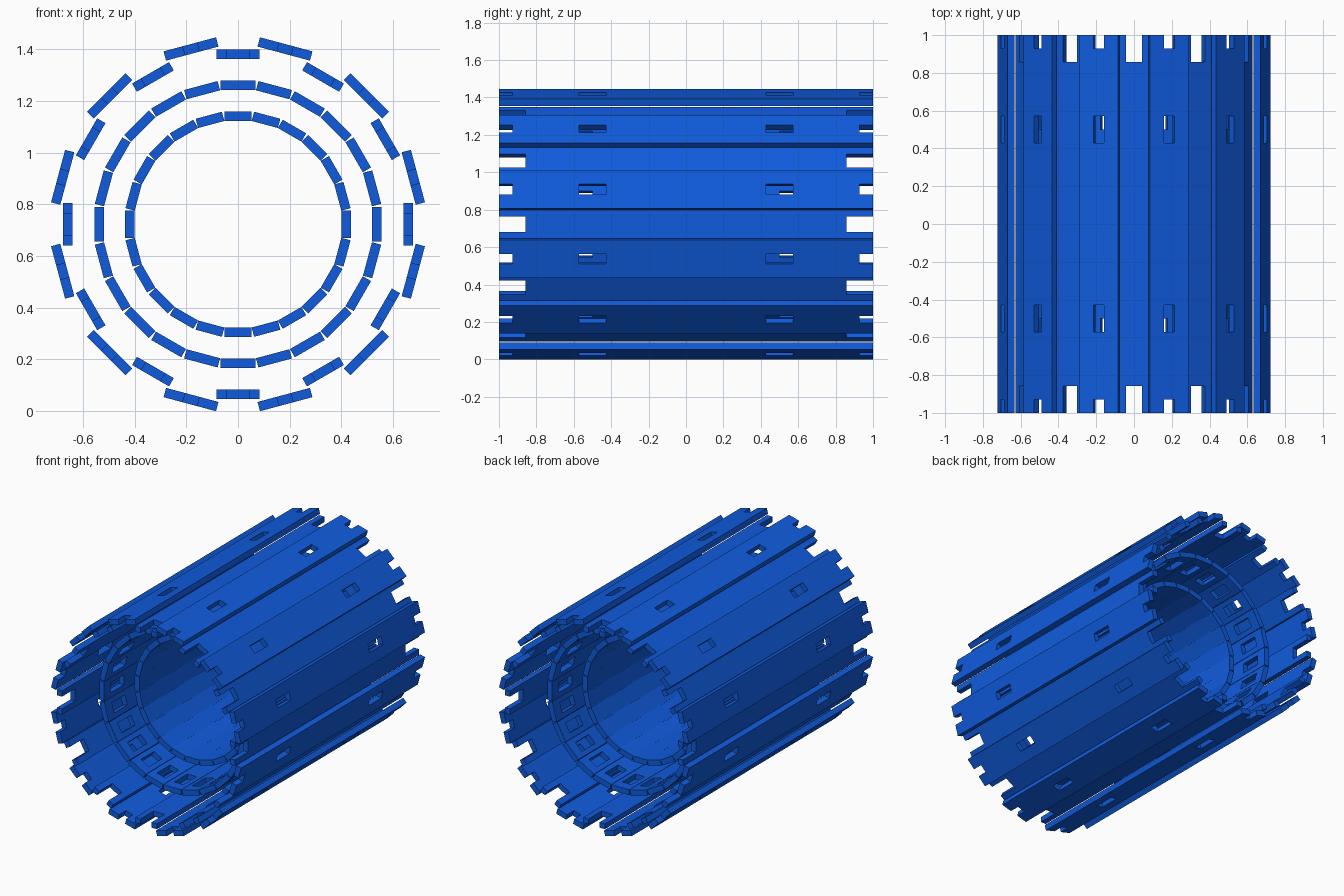
import bpy, bmesh, math

if "Cube" in bpy.data.objects:
    bpy.data.objects.remove(bpy.data.objects["Cube"])

CENTRE_Z = 0.7225
T = 0.037          # slat thickness
U = 1 / 7          # length module

blue = bpy.data.materials.new("blue")
blue.diffuse_color = (0.005, 0.105, 0.72, 1)
blue.use_nodes = True
blue.node_tree.nodes["Principled BSDF"].inputs["Base Color"].default_value = blue.diffuse_color


def slat_mesh(name, xs, ys, is_open):
    """Flat slat from a grid of cells, leaving out the open ones, then thickened."""
    bm = bmesh.new()
    grid = [[bm.verts.new((x, y, T / 2)) for y in ys] for x in xs]
    for i in range(len(xs) - 1):
        for j in range(len(ys) - 1):
            cx, cy = (xs[i] + xs[i + 1]) / 2, (ys[j] + ys[j + 1]) / 2
            if not is_open(abs(cx), abs(cy)):
                bm.faces.new((grid[i][j], grid[i + 1][j],
                              grid[i + 1][j + 1], grid[i][j + 1]))
    top = bm.faces[:]
    ext = bmesh.ops.extrude_face_region(bm, geom=top, use_keep_orig=True)
    for v in ext["geom"]:
        if isinstance(v, bmesh.types.BMVert):
            v.co.z = -T / 2
    bmesh.ops.recalc_face_normals(bm, faces=bm.faces)
    me = bpy.data.meshes.new(name)
    bm.to_mesh(me)
    bm.free()
    me.materials.append(blue)
    return me


def mirror(vals):
    return [-v for v in reversed(vals)] + vals


def ring(name, mesh, radius, count, start):
    """Place copies of a slat around the y axis."""
    for k in range(count):
        a = start + 2 * math.pi * k / count
        ob = bpy.data.objects.new(f"{name}_{k + 1:02d}", mesh)
        ob.location = (radius * math.sin(a), 0, CENTRE_Z + radius * math.cos(a))
        ob.rotation_euler = (0, a, 0)
        bpy.context.collection.objects.link(ob)


# outer wide slats: shallow end notches and two slots
wide = slat_mesh("outer_wide_slat", mirror([0.028, 0.105]),
                 mirror([U, 3 * U, 4 * U, 6.5 * U, 1]),
                 lambda x, y: x < 0.028 and (y > 6.5 * U or 3 * U < y < 4 * U))
ring("outer_wide_slat", wide, 0.702, 12, math.radians(15))

# outer narrow slats, set slightly inward: deep end notches
narrow = slat_mesh("outer_narrow_slat", mirror([0.042, 0.0825]),
                   mirror([U, 3 * U, 5 * U, 6 * U, 1]),
                   lambda x, y: x < 0.042 and y > 6 * U)
ring("outer_narrow_slat", narrow, 0.658, 12, 0)

# middle tube slats with slots near the ends
middle = slat_mesh("middle_slat", mirror([0.034, 0.067]),
                   mirror([U, 3.5 * U, 4.5 * U, 5 * U]),
                   lambda x, y: x < 0.034 and 3.5 * U < y < 4.5 * U)
ring("middle_slat", middle, 0.537, 24, 0)

# short inner tube slats
inner = slat_mesh("inner_slat", mirror([0.0525]), mirror([U, 3.5 * U]),
                  lambda x, y: False)
ring("inner_slat", inner, 0.418, 24, 0)
